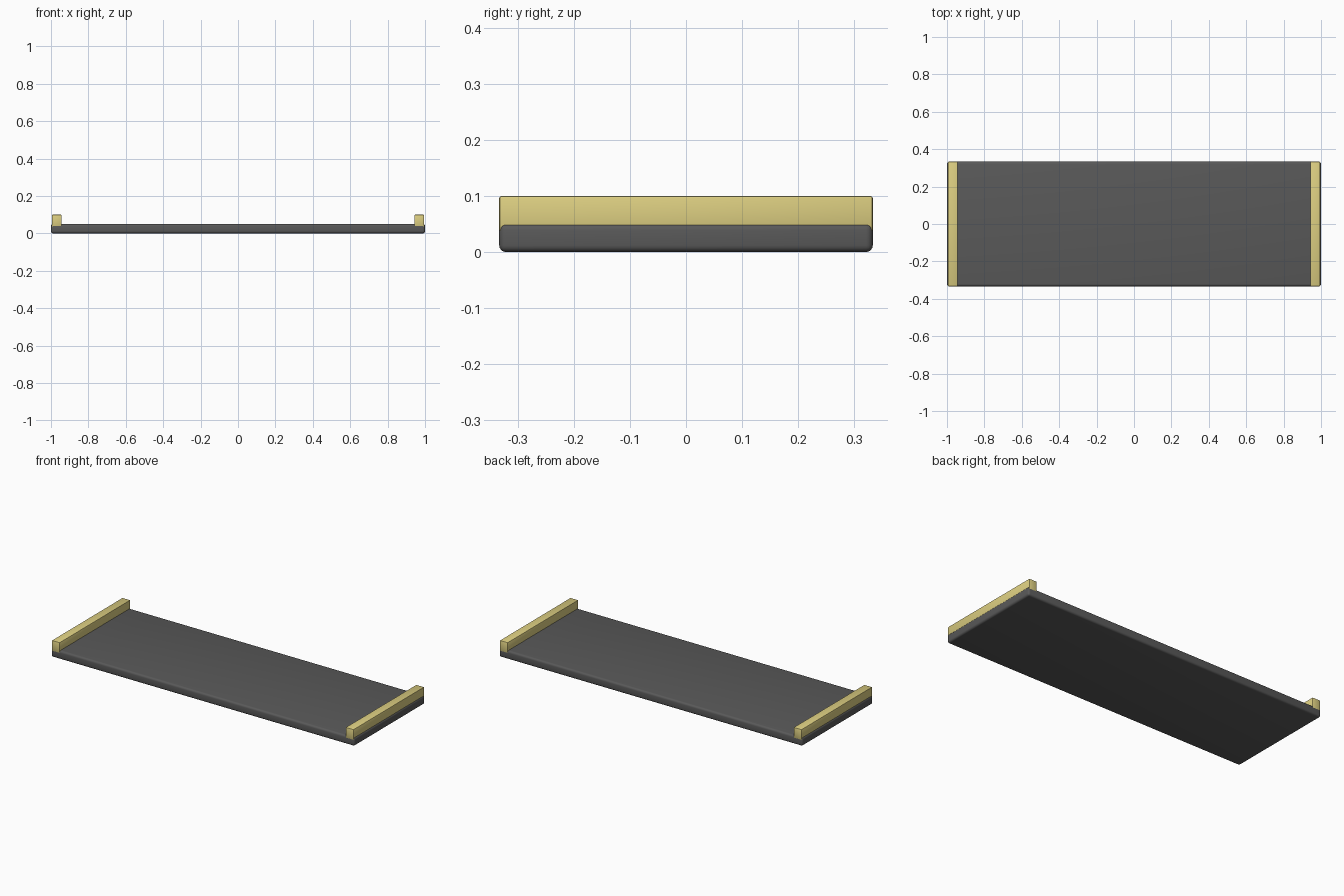
import bpy
from math import radians

if "Cube" in bpy.data.objects:
    bpy.data.objects.remove(bpy.data.objects["Cube"])


def material(name, rgb):
    mat = bpy.data.materials.new(name)
    mat.diffuse_color = (*rgb, 1)
    mat.use_nodes = True
    mat.node_tree.nodes["Principled BSDF"].inputs["Base Color"].default_value = mat.diffuse_color
    return mat


def rounded_box(name, lo, hi, radius, segments, mat):
    """Box between two corners with rounded edges."""
    bpy.ops.mesh.primitive_cube_add(size=1, location=[(a + b) / 2 for a, b in zip(lo, hi)])
    obj = bpy.context.object
    obj.name = name
    obj.scale = [b - a for a, b in zip(lo, hi)]
    bpy.ops.object.transform_apply(location=False, rotation=False, scale=True)
    bevel = obj.modifiers.new("rounded_edges", "BEVEL")
    bevel.width = radius
    bevel.segments = segments
    bpy.ops.object.modifier_apply(modifier=bevel.name)
    bpy.ops.object.shade_smooth_by_angle(angle=radians(35))
    obj.data.materials.append(mat)
    return obj


dark = material("dark_grey", (0.1, 0.1, 0.1))
cream = material("pale_yellow", (0.72, 0.62, 0.22))

# Flat tray board
rounded_box("board", (-1, -0.333, 0), (1, 0.333, 0.051), 0.012, 4, dark)

# Raised rails sunk into the board at both ends
for name, x in (("left_rail", -0.969), ("right_rail", 0.969)):
    rounded_box(name, (x - 0.026, -0.333, 0.035), (x + 0.026, 0.333, 0.1), 0.004, 2, cream)
